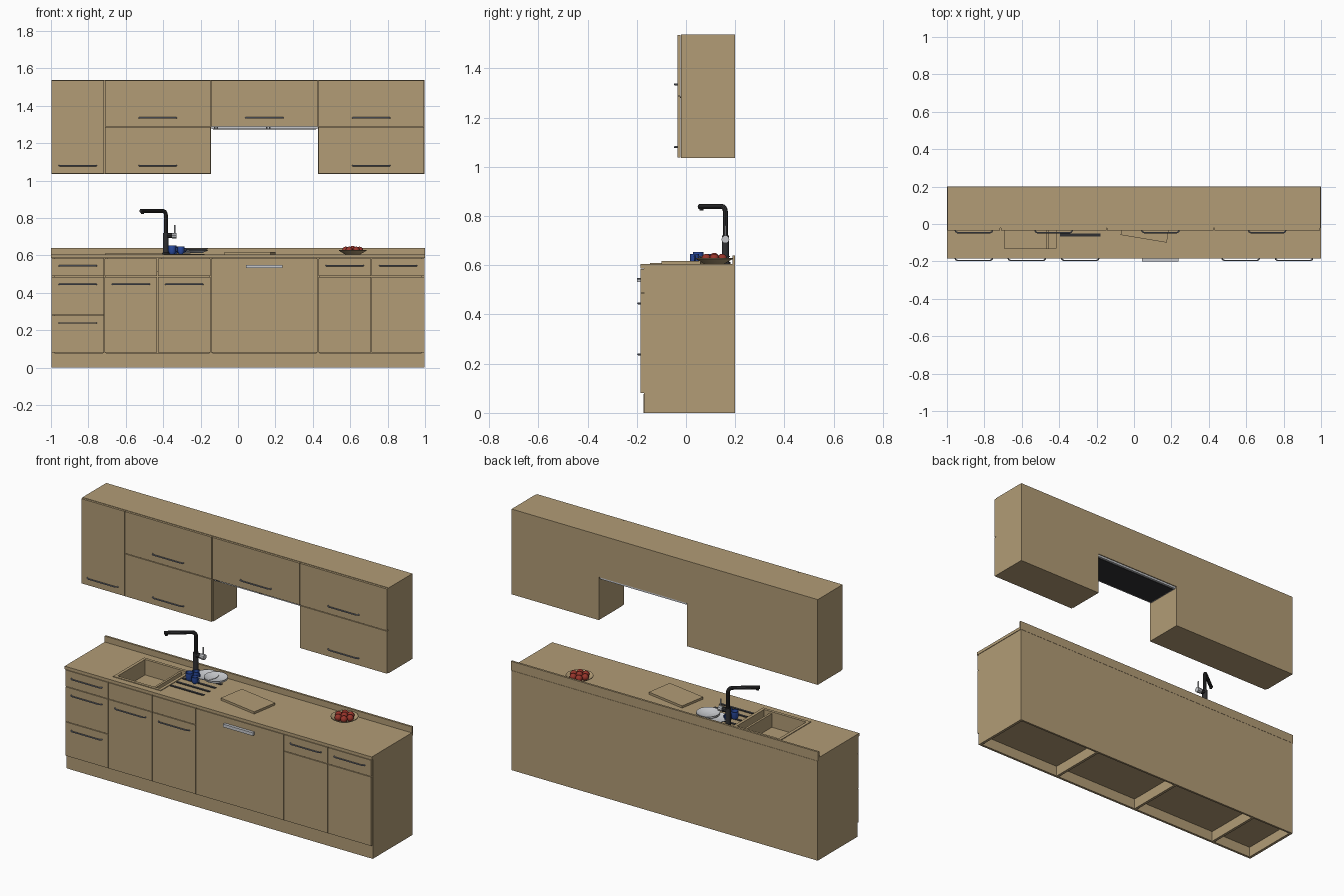
import bpy, bmesh, math
from mathutils import Vector

if "Cube" in bpy.data.objects:
    bpy.data.objects.remove(bpy.data.objects["Cube"])


def mat(name, c):
    m = bpy.data.materials.new(name)
    m.diffuse_color = (*[((v / 255 + 0.055) / 1.055) ** 2.4 for v in c], 1)
    m.use_nodes = True
    m.node_tree.nodes["Principled BSDF"].inputs["Base Color"].default_value = m.diffuse_color
    return m


WOOD = mat("wood_tan", (178, 156, 118))
STEEL = mat("handle_grey", (125, 130, 142))
SILVER = mat("light_silver", (200, 202, 206))
BLACK = mat("black", (48, 48, 50))
BLUE = mat("cup_blue", (45, 80, 170))
RED = mat("fruit_red", (150, 52, 42))


def finish(name, bm, m, smooth=False):
    bmesh.ops.recalc_face_normals(bm, faces=bm.faces)
    me = bpy.data.meshes.new(name)
    bm.to_mesh(me)
    bm.free()
    me.materials.append(m)
    ob = bpy.data.objects.new(name, me)
    bpy.context.collection.objects.link(ob)
    if smooth:
        bpy.context.view_layer.objects.active = ob
        ob.select_set(True)
        bpy.ops.object.shade_smooth_by_angle(angle=math.radians(35))
        ob.select_set(False)
    return ob


def box(name, x0, x1, y0, y1, z0, z1, m=WOOD):
    bm = bmesh.new()
    bmesh.ops.create_cube(bm, size=1)
    for v in bm.verts:
        v.co = ((x0, x1)[v.co.x > 0], (y0, y1)[v.co.y > 0], (z0, z1)[v.co.z > 0])
    return finish(name, bm, m)


def frame(name, outer, inner, z0, z1, m=WOOD):
    """Rectangular slab with a rectangular hole; rects are x0, x1, y0, y1."""
    bm = bmesh.new()

    def ring(r, z):
        return [bm.verts.new(p) for p in ((r[0], r[2], z), (r[1], r[2], z), (r[1], r[3], z), (r[0], r[3], z))]
    rings = [ring(outer, z0), ring(outer, z1), ring(inner, z1), ring(inner, z0)]
    for k in range(4):
        a, b = rings[k], rings[(k + 1) % 4]
        for i in range(4):
            j = (i + 1) % 4
            bm.faces.new((a[i], a[j], b[j], b[i]))
    return finish(name, bm, m)


def lathe(name, profile, pos, m, n=24):
    """Revolve (radius, height) points around z."""
    bm = bmesh.new()
    vs = [bm.verts.new((r, 0, z)) for r, z in profile]
    es = [bm.edges.new(p) for p in zip(vs, vs[1:])]
    bmesh.ops.spin(bm, geom=vs + es, cent=(0, 0, 0), axis=(0, 0, 1), angle=math.tau, steps=n)
    bmesh.ops.remove_doubles(bm, verts=bm.verts, dist=1e-5)
    ob = finish(name, bm, m, True)
    ob.location = pos
    return ob


def tube(name, pts, r, m, res=2):
    cu = bpy.data.curves.new(name, 'CURVE')
    cu.dimensions = '3D'
    cu.bevel_depth, cu.bevel_resolution, cu.use_fill_caps = r, res, True
    sp = cu.splines.new('POLY')
    sp.points.add(len(pts) - 1)
    for p, c in zip(sp.points, pts):
        p.co = (*c, 1)
    ob = bpy.data.objects.new(name, cu)
    bpy.context.collection.objects.link(ob)
    me = bpy.data.meshes.new_from_object(ob.evaluated_get(bpy.context.evaluated_depsgraph_get()))
    bpy.data.objects.remove(ob)
    bm = bmesh.new()
    bm.from_mesh(me)
    bpy.data.meshes.remove(me)
    return finish(name, bm, m, True)


def handle(x, y, z):
    pts = [(-.1, .002), (-.097, -.006), (-.088, -.011), (.088, -.011), (.097, -.006), (.1, .002)]
    tube("bar_handle", [(x + a, y + b, z) for a, b in pts], .0038, STEEL)


G = .0018  # half gap between fronts


def front(name, x0, x1, z0, z1, y, hz=None):
    box(name, x0 + G, x1 - G, y, y + .013, z0 + G, z1 - G)
    if hz:
        handle((x0 + x1) / 2, y, hz)


# --- Wall cabinets ---
X = [-.998, -.714, -.145, .428, .996]
ZB, ZM, ZT = 1.035, 1.288, 1.537
for i in range(4):
    box("wall_cabinet", X[i], X[i + 1], -.021, .2, ZM if i == 2 else ZB, ZT)
front("wall_door_tall", X[0], X[1], ZB, ZT, -.035, 1.08)
for i in (1, 2, 3):
    front("wall_door_upper", X[i], X[i + 1], ZM, ZT, -.035, 1.335)
    if i != 2:
        front("wall_door_lower", X[i], X[i + 1], ZB, ZM, -.035, 1.08)

# --- Extractor hood ---
box("hood", X[2] + .004, X[3] - .004, -.02, .195, 1.276, ZM, SILVER)
box("hood_filter", X[2] + .012, X[3] - .012, -.01, .183, 1.273, 1.278, BLACK)
for x in (-.125, -.11, .155, .17):
    box("hood_button", x - .004, x + .004, -.022, -.019, 1.279, 1.285, BLACK)

# --- Base cabinets: panels, open below the floor ---
B = [-.998, -.715, -.145, .428, .998]
T = .008
for i, x in enumerate(B):
    a = x if i == 0 else x - 2 * T if i == 4 else x - T
    box("base_side_panel", a, a + 2 * T, -.171, .2, 0, .586)
box("base_back", B[0], B[4], .188, .2, 0, .586)
for i in range(4):
    box("base_floor", B[i], B[i + 1], -.17, .19, .062, .078)
box("plinth_left", -.985, .415, -.172, -.158, 0, .077)
box("plinth_right", .415, .982, -.172, -.158, 0, .077)

# --- Base fronts ---
FY, Z0, Z1, Z2, Z3 = -.184, .078, .28, .487, .586
for z0, z1 in ((Z0, Z1), (Z1, Z2), (Z2, Z3)):
    front("drawer_front", B[0], B[1], z0, z1, FY, z1 - .042)
for x0, x1 in ((-.715, -.43), (-.43, -.145)):
    front("sink_panel", x0, x1, Z2, Z3, FY)
    front("sink_door", x0, x1, Z0, Z2, FY, .445)
front("dishwasher_front", B[2], B[3], Z0, Z3, FY)
box("dishwasher_handle", .043, .237, -.2, FY, .531, .549, SILVER)
for x0, x1 in ((.428, .713), (.713, .998)):
    front("drawer_front", x0, x1, Z2, Z3, FY, .545)
    front("base_door", x0, x1, Z0, Z2, FY)

# --- Worktop with sink opening, upstand ---
TOP = .605
frame("worktop", (-1, 1, -.184, .2), (-.70, -.41, -.138, .132), .587, TOP)
box("upstand", -1, 1, .188, .2, TOP, .64)

# --- Sink ---
frame("sink_rim", (-.71, -.40, -.147, .141), (-.692, -.418, -.130, .124), .600, .609)
frame("sink_walls", (-.70, -.41, -.138, .132), (-.692, -.418, -.130, .124), .515, .603)
box("sink_floor", -.70, -.41, -.138, .132, .51, .518)
box("sink_divider", -.468, -.455, -.131, .125, .516, .598)
lathe("sink_drain", [(0, .003), (.02, .003), (.024, 0)], (-.58, 0, .518), STEEL)

# --- Drainer slots ---
for y in (-.06, -.005, .05, .105):
    box("drainer_slot", -.395, -.18, y - .008, y + .008, TOP - .002, TOP + .003, BLACK)

# --- Tap ---
P = Vector((-.386, .16, 0))
D = Vector((-.135, -.105, 0)).normalized()
lathe("tap_base", [(0, 0), (.02, 0), (.02, .008), (.0145, .01), (.0145, .115), (0, .115)], (P.x, P.y, TOP), BLACK)
path = [P + Vector((0, 0, .7))]
path += [P + D * (.022 * (1 - math.cos(t))) + Vector((0, 0, .816 + .022 * math.sin(t)))
         for t in [math.pi / 2 * k / 6 for k in range(7)]]
path.append(P + D * .17 + Vector((0, 0, .838)))
tube("tap_spout", path, .0105, BLACK, 3)
tube("tap_nozzle", [P + D * .158 + Vector((0, 0, .838)), P + D * .158 + Vector((0, 0, .822))], .008, BLACK)
tube("tap_valve", [(P.x, P.y, .705), (P.x + .035, P.y, .705)], .014, BLACK, 3)
tube("tap_knob", [(P.x + .033, P.y, .705), (P.x + .058, P.y, .705)], .016, SILVER, 3)
tube("tap_lever", [(P.x + .047, P.y, .712), (P.x + .047, P.y, .762)], .004, SILVER)

# --- Cups and plates ---
for x, y, z, s in ((-.352, .05, TOP, 1), (-.305, .035, TOP, .85), (-.34, .095, TOP, .85)):
    lathe("cup", [(0, 0), (.014 * s, 0), (.021 * s, .012 * s), (.022 * s, .045 * s),
                  (.019 * s, .045 * s), (.018 * s, .014 * s), (0, .006)], (x, y, z + .003), BLUE, 16)
    pts = [(x + .02 * s + .012 * s * math.sin(t), y, z + .027 * s + .012 * s * math.cos(t))
           for t in [math.pi * k / 6 for k in range(7)]]
    tube("cup_handle", pts, .003, BLUE, 1)
plate = [(0, 0), (.035, 0), (.064, .014), (.064, .017), (.036, .005), (0, .005)]
for x, y, z in ((-.225, .115, .620), (-.225, .115, .612), (-.29, .125, .610)):
    lathe("plate", plate, (x, y, z), SILVER, 32)

# --- Cutting board ---
board = box("cutting_board", -.125, .125, -.08, .08, 0, .013)
board.location = (.065, 0, TOP)
board.rotation_euler.z = math.radians(-9.5)

# --- Fruit bowl ---
C = Vector((.613, .115, TOP))
lathe("fruit_bowl", [(0, 0), (.04, 0), (.074, .02), (.074, .024), (.04, .006), (0, .006)], C, WOOD, 32)
spots = [(.037 * math.cos(k * math.pi / 3), .037 * math.sin(k * math.pi / 3), .022) for k in range(6)]
for p in spots + [(0, 0, .026)]:
    bm = bmesh.new()
    bmesh.ops.create_uvsphere(bm, u_segments=14, v_segments=9, radius=.0195)
    finish("fruit", bm, RED, True).location = C + Vector(p)
